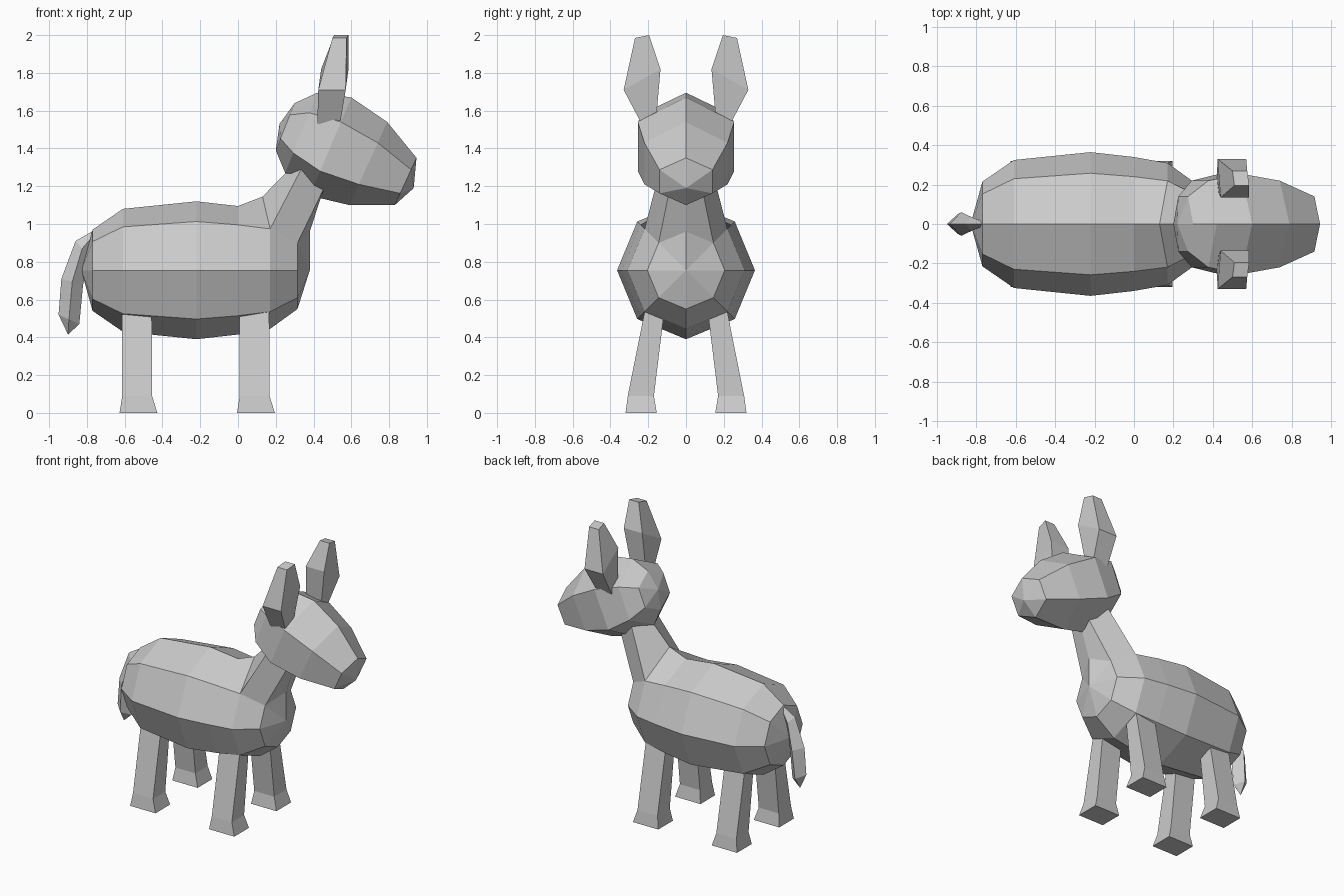
import bpy, bmesh
from math import sin, cos, pi

if "Cube" in bpy.data.objects:
    bpy.data.objects.remove(bpy.data.objects["Cube"])


def finish(name, bm):
    bmesh.ops.recalc_face_normals(bm, faces=bm.faces)
    me = bpy.data.meshes.new(name)
    bm.to_mesh(me)
    bm.free()
    ob = bpy.data.objects.new(name, me)
    bpy.context.collection.objects.link(ob)
    return ob


def loft(rings, start=None, end=None, skip=()):
    """Skin closed rings; ends become a fan to a pole point or a flat cap."""
    bm = bmesh.new()
    vs = [[bm.verts.new(p) for p in r] for r in rings]
    n = len(rings[0])
    for j in range(len(vs) - 1):
        for i in range(n):
            if (j, i) not in skip:
                k = (i + 1) % n
                bm.faces.new((vs[j][i], vs[j][k], vs[j + 1][k], vs[j + 1][i]))
    for ring, pole in ((vs[0], start), (vs[-1], end)):
        if pole:
            p = bm.verts.new(pole)
            for i in range(n):
                bm.faces.new((ring[i], ring[(i + 1) % n], p))
        else:
            bm.faces.new(ring)
    return bm, vs


# Body: octagonal barrel, with the neck growing out of its two top front faces
CZ = 0.755
rings = [[(x, r * sin(k * pi / 4), CZ + r * cos(k * pi / 4)) for k in range(8)]
         for x, r in ((-0.77, .215), (-0.61, .325), (-0.22, .365),
                      (0, .34), (.17, .31), (.315, .205))]
rings[4][0] = (.13, 0, 1.145)
rings[5][0] = (.38, 0, .96)
bm, vs = loft(rings, (-0.83, 0, CZ), (.38, 0, CZ), skip=((4, 0), (4, 7)))
base = [vs[4][0], vs[4][1], vs[5][1], vs[5][0], vs[5][7], vs[4][7]]
top = [bm.verts.new(p) for p in ((.30, 0, 1.32), (.35, .13, 1.32), (.455, .085, 1.19),
                                 (.455, 0, 1.19), (.455, -.085, 1.19), (.35, -.13, 1.32))]
for i in range(6):
    k = (i + 1) % 6
    bm.faces.new((base[i], base[k], top[k], top[i]))
bm.faces.new(top)
finish("body_and_neck", bm)


# Head: hexagonal rings between a top point and a bottom point
def head_ring(tx, tz, bx, bz, y):
    def at(t, s):
        return (tx + (bx - tx) * t, s * y, tz + (bz - tz) * t)
    return [at(0, 0), at(.25, 1), at(.75, 1), at(1, 0), at(.75, -1), at(.25, -1)]


bm, _ = loft([head_ring(.30, 1.64, .20, 1.39, .14),
              head_ring(.42, 1.695, .25, 1.27, .22),
              head_ring(.60, 1.67, .38, 1.15, .255),
              head_ring(.79, 1.54, .59, 1.10, .22),
              head_ring(.945, 1.35, .83, 1.10, .14)],
             (.22, 0, 1.53), (.93, 0, 1.19))
finish("head", bm)


# Four-sided ring: inner and outer edge, each running from x0 to x1
def slab(x0, x1, yi, zi, yo, zo, s, shift=0):
    return [(x0 + shift, s * yi, zi), (x1 + shift, s * yi, zi),
            (x1, s * yo, zo), (x0, s * yo, zo)]


for s, side in ((1, "left"), (-1, "right")):
    # Ears
    bm, _ = loft([slab(.42, .54, .155, 1.59, .235, 1.53, s, .01),
                  slab(.425, .57, .135, 1.82, .33, 1.71, s, .015),
                  slab(.50, .575, .195, 2.0, .27, 1.985, s, .01)])
    finish(side + "_ear", bm)
    # Legs with flared hooves
    for x, pos in ((-0.535, "rear"), (.087, "front")):
        bm, _ = loft([slab(x - .08, x + .078, .11, .58, .21, .58, s),
                      slab(x - .078, x + .08, .17, .09, .308, .09, s),
                      slab(x - .092, x + .108, .155, 0, .32, 0, s)])
        finish(f"{side}_{pos}_leg", bm)


# Tail: diamond rings between an outer and an inner point
def tail_ring(ox, oz, ix, iz, y):
    mx, mz = (ox + ix) / 2, (oz + iz) / 2
    return [(ox, 0, oz), (mx, y, mz), (ix, 0, iz), (mx, -y, mz)]


bm, _ = loft([tail_ring(-.765, .965, -.76, .92, .01),
              tail_ring(-.86, .91, -.79, .83, .035),
              tail_ring(-.935, .71, -.82, .68, .06),
              tail_ring(-.95, .52, -.84, .47, .05)],
             None, (-.90, 0, .415))
finish("tail", bm)
